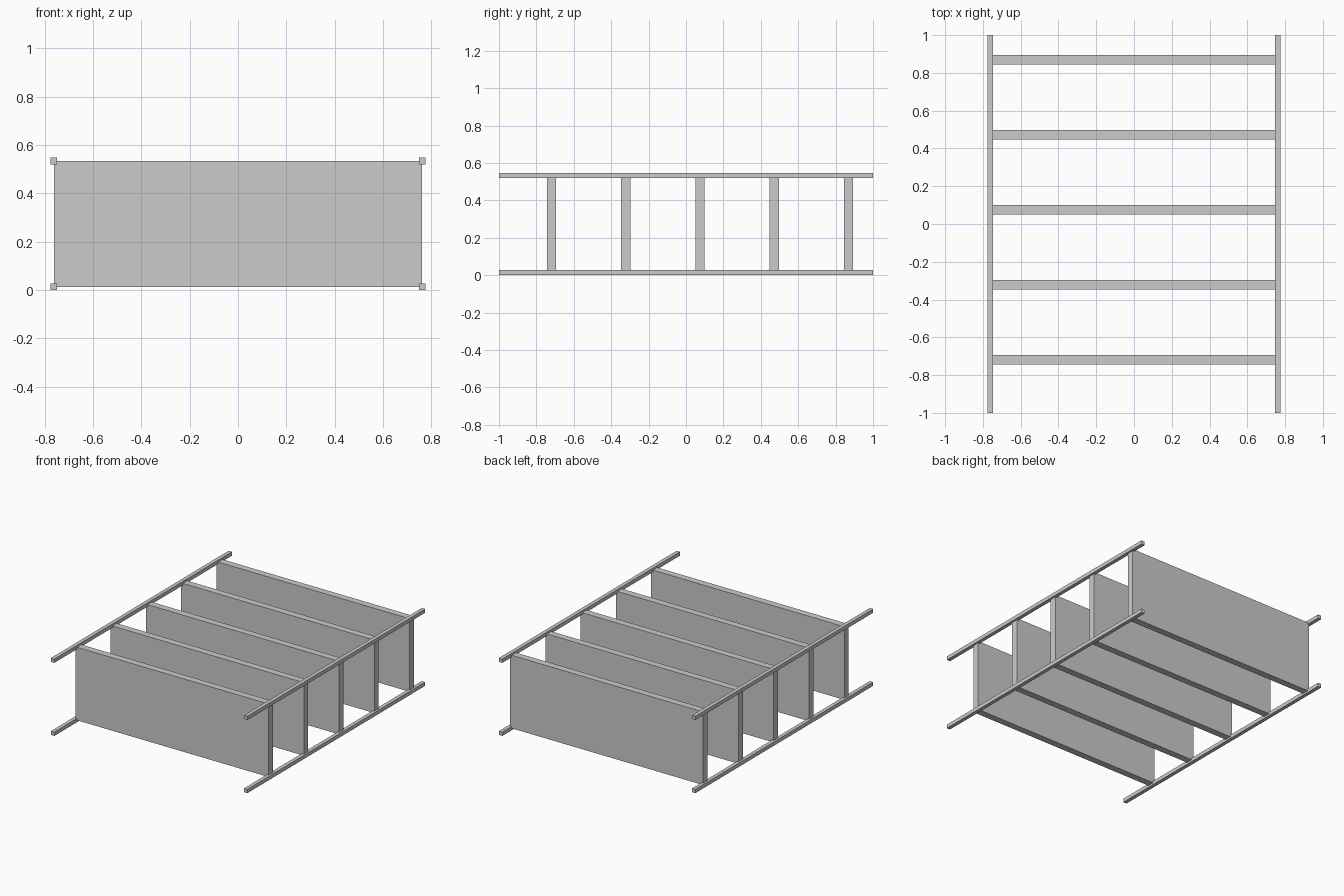
import bpy

if "Cube" in bpy.data.objects:
    bpy.data.objects.remove(bpy.data.objects["Cube"])


def box(name, center, size):
    bpy.ops.mesh.primitive_cube_add(size=1, location=center)
    ob = bpy.context.object
    ob.name = name
    ob.scale = size
    bpy.ops.object.transform_apply(location=False, rotation=False, scale=True)
    return ob


RAIL = 0.027               # square rail thickness
RAIL_X = 0.761             # rail centre lines
Z_LOW, Z_HIGH = RAIL / 2, 0.534

# Four long corner rails running front to back
for side, x in (("left", -RAIL_X), ("right", RAIL_X)):
    for level, z in (("lower", Z_LOW), ("upper", Z_HIGH)):
        box(f"{level}_{side}_rail", (x, 0, z), (RAIL, 2, RAIL))

# Five evenly spaced upright panels, ending at the rail centre lines
for i in range(5):
    box(f"panel_{i + 1}", (0, -0.719 + i * 0.397, (Z_LOW + Z_HIGH) / 2),
        (2 * RAIL_X, 0.049, Z_HIGH - Z_LOW))
